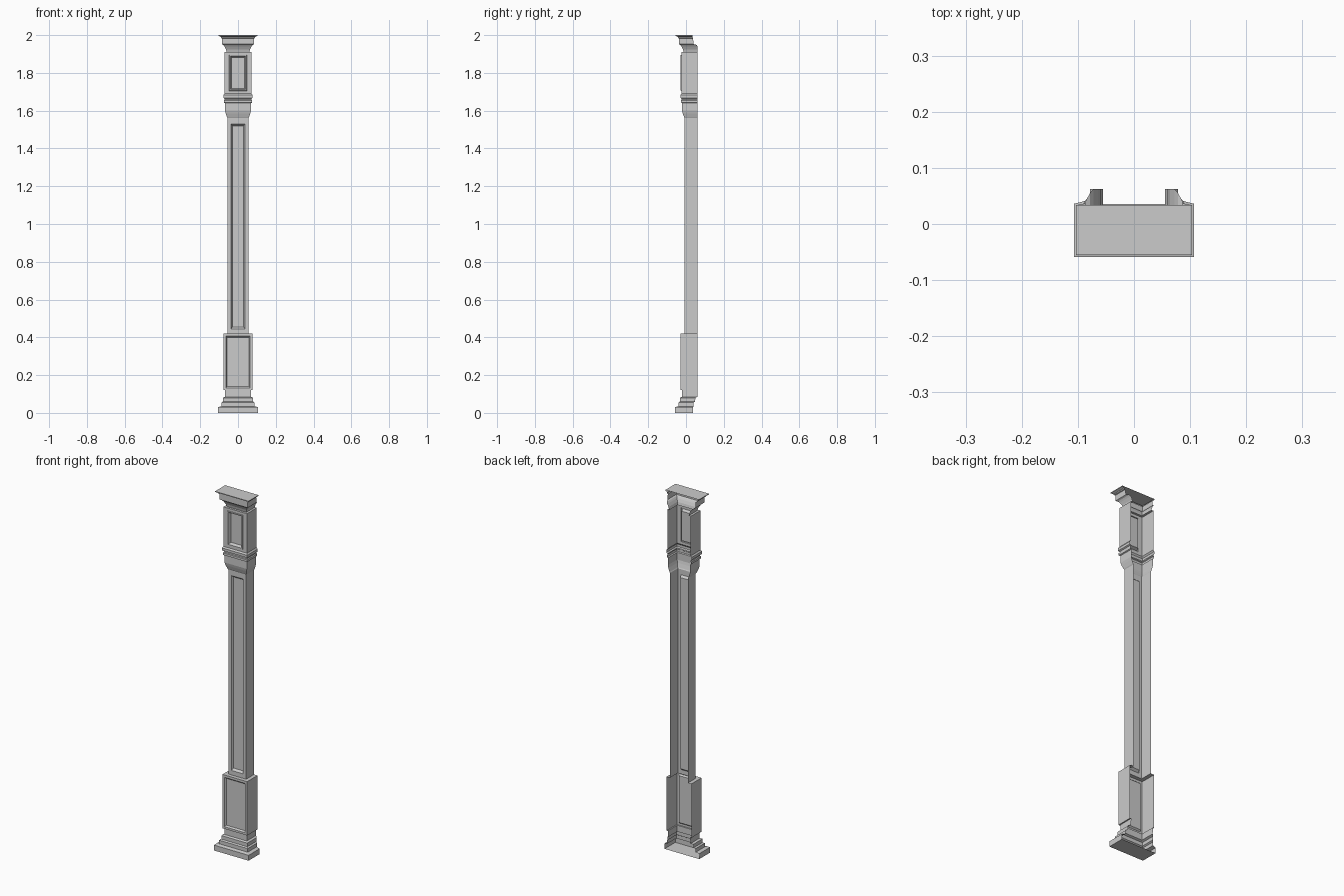
import bpy, bmesh


def front_y(w):
    # the moulding projects equally to the sides and the front
    return 0.048 - w


def shell(name, profile, panels=None, cap_bottom=False, cap_top=False):
    """Open-backed U-shaped shell. profile: (half width, z, back y).
    panels: {span index: [(half width, z0, z1, y), ...]} nested front rectangles."""
    panels = panels or {}
    bm = bmesh.new()
    rings = []
    for w, z, yb in profile:
        f = front_y(w)
        rings.append([bm.verts.new(p) for p in
                      ((-w, yb, z), (-w, f, z), (w, f, z), (w, yb, z))])
    for k, (a, b) in enumerate(zip(rings, rings[1:])):
        for i in range(3):
            if i == 1 and k in panels:
                outer = [a[1], a[2], b[2], b[1]]
                for hw, z0, z1, y in panels[k]:
                    inner = [bm.verts.new(p) for p in
                             ((-hw, y, z0), (hw, y, z0), (hw, y, z1), (-hw, y, z1))]
                    for j in range(4):
                        n = (j + 1) % 4
                        bm.faces.new((outer[j], outer[n], inner[n], inner[j]))
                    outer = inner
                bm.faces.new(outer)
            else:
                bm.faces.new((a[i], a[i + 1], b[i + 1], b[i]))
    if cap_bottom:
        bm.faces.new(rings[0][::-1])
    if cap_top:
        bm.faces.new(rings[-1])
    me = bpy.data.meshes.new(name)
    bm.to_mesh(me)
    bm.free()
    ob = bpy.data.objects.new(name, me)
    bpy.context.collection.objects.link(ob)
    return ob


B = 0.062  # back edge against the wall

# stepped foot
shell("base_moulding", [
    (0.107, 0.0, 0.036), (0.107, 0.03, 0.036), (0.088, 0.035, 0.041),
    (0.088, 0.055, 0.041), (0.080, 0.06, 0.048), (0.080, 0.08, 0.050),
    (0.069, 0.085, 0.06), (0.069, 0.12, B)], cap_bottom=True)

# pedestal block with shallow panel
y = front_y(0.076)
shell("pedestal", [
    (0.069, 0.12, B), (0.076, 0.12, B), (0.076, 0.42, B), (0.055, 0.42, B)],
    {1: [(0.063, 0.132, 0.407, y), (0.058, 0.139, 0.400, y + 0.008)]})

# long shaft with sunken panel
y = front_y(0.055)
shell("shaft", [(0.055, 0.42, B), (0.055, 1.56, B)],
      {0: [(0.036, 0.445, 1.53, y), (0.030, 0.455, 1.52, y + 0.012)]})

# flared neck
shell("neck", [
    (0.055, 1.56, B), (0.058, 1.565, B), (0.065, 1.585, B), (0.069, 1.60, B),
    (0.069, 1.64, B)])

# stacked bands
shell("neck_bands", [
    (0.069, 1.64, B), (0.075, 1.643, B), (0.075, 1.655, B), (0.071, 1.658, B),
    (0.071, 1.664, B), (0.078, 1.668, B), (0.078, 1.682, B), (0.072, 1.69, B)])

# upper block with raised frame and sunken panel
y = front_y(0.072)
shell("capital_block", [(0.072, 1.69, B), (0.072, 1.91, B), (0.060, 1.91, B)],
      {0: [(0.047, 1.705, 1.895, y), (0.046, 1.706, 1.894, y - 0.004),
           (0.041, 1.711, 1.889, y - 0.004), (0.035, 1.718, 1.882, y + 0.012)]})

# cornice and top plate
shell("cornice", [
    (0.060, 1.91, B), (0.064, 1.925, B), (0.072, 1.94, B), (0.078, 1.948, 0.056),
    (0.086, 1.952, 0.041), (0.086, 1.983, 0.037), (0.091, 1.985, 0.036),
    (0.091, 1.991, 0.035), (0.103, 1.996, 0.034), (0.103, 2.0, 0.034)],
    cap_top=True)
